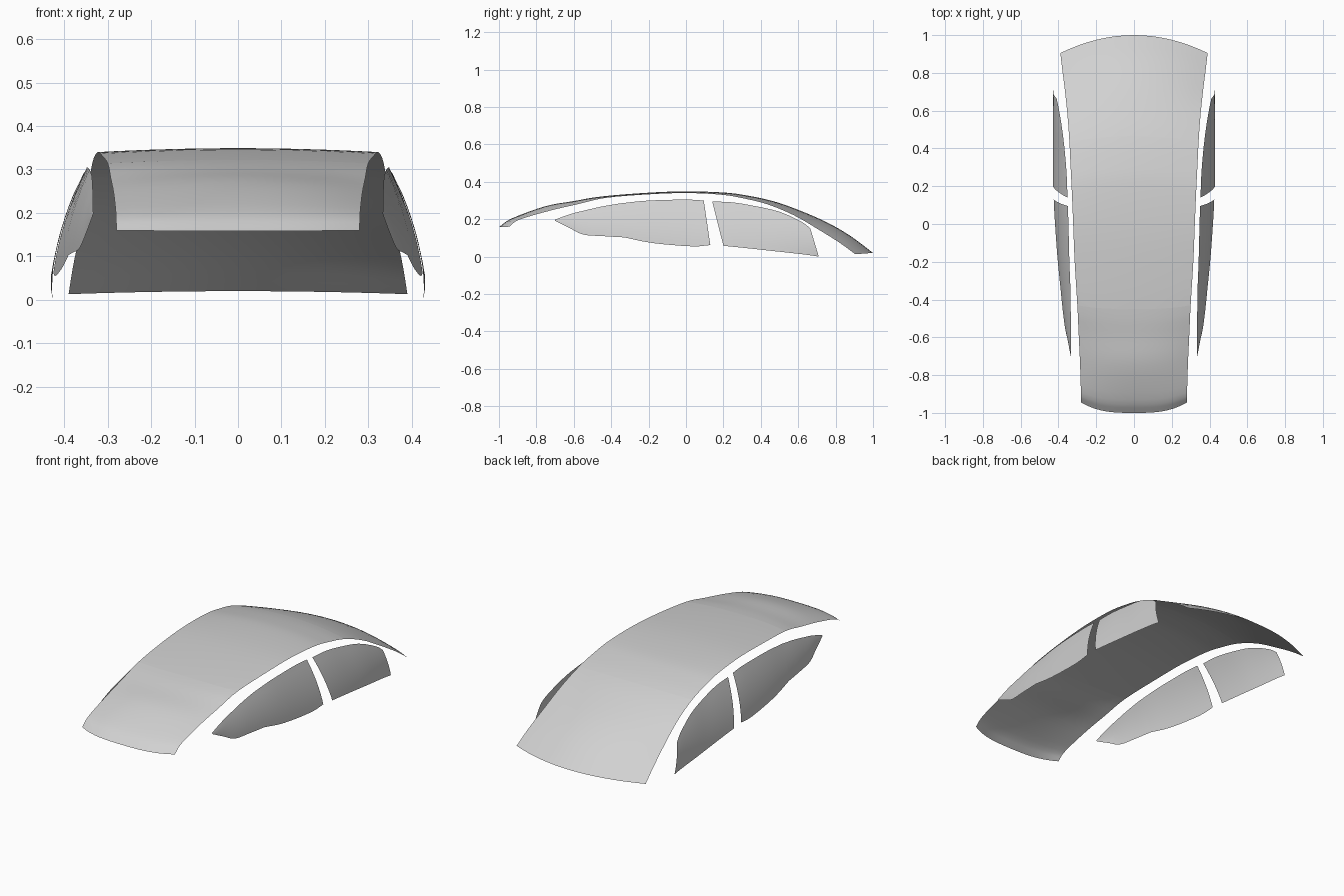
import bpy
from mathutils import Vector

if "Cube" in bpy.data.objects:
    bpy.data.objects.remove(bpy.data.objects["Cube"])

glass = bpy.data.materials.new("light_grey_glass")
glass.diffuse_color = (0.64, 0.64, 0.64, 1)
glass.use_nodes = True
glass.node_tree.nodes["Principled BSDF"].inputs["Base Color"].default_value = glass.diffuse_color


def grid_object(name, rows, flip=False):
    """Skin a list of equal-length point rows as one smooth sheet."""
    n = len(rows[0])
    verts = [p for row in rows for p in row]
    faces = []
    for r in range(len(rows) - 1):
        for c in range(n - 1):
            f = (r * n + c, r * n + c + 1, (r + 1) * n + c + 1, (r + 1) * n + c)
            faces.append(f[::-1] if flip else f)
    mesh = bpy.data.meshes.new(name)
    mesh.from_pydata(verts, [], faces)
    mesh.materials.append(glass)
    for p in mesh.polygons:
        p.use_smooth = True
    ob = bpy.data.objects.new(name, mesh)
    bpy.context.collection.objects.link(ob)
    return ob


def smooth_stations(st, steps):
    """Catmull-Rom through the stations; returns steps rows per span."""
    out = []
    for i in range(len(st) - 1):
        p1, p2 = Vector(st[i]), Vector(st[i + 1])
        p0 = Vector(st[i - 1]) if i > 0 else 2 * p1 - p2
        p3 = Vector(st[i + 2]) if i + 2 < len(st) else 2 * p2 - p1
        for k in range(steps):
            t = k / steps
            out.append(0.5 * (2 * p1 + (p2 - p0) * t
                              + (2 * p0 - 5 * p1 + 4 * p2 - p3) * t * t
                              + (3 * p1 - p0 - 3 * p2 + p3) * t ** 3))
    out.append(Vector(st[-1]))
    return out


# Upper glass: centre y, centre z, edge x, edge y, edge z
shell = [
    (-1.00, .158, .280, -.945, .160),
    (-.93, .205, .281, -.89, .198),
    (-.75, .270, .286, -.73, .245),
    (-.60, .297, .293, -.58, .280),
    (-.45, .322, .300, -.43, .314),
    (-.20, .342, .314, -.20, .333),
    (.00, .349, .322, .00, .340),
    (.20, .343, .330, .19, .331),
    (.32, .328, .336, .31, .311),
    (.465, .297, .342, .435, .280),
    (.60, .250, .352, .575, .222),
    (.75, .185, .365, .70, .150),
    (.88, .110, .380, .82, .075),
    (1.00, .020, .390, .905, .013),
]
STEPS, HALF = 4, 8


def shell_row(s):
    cy, cz, ex, ey, ez = s
    power = 3 if cy < -.4 else 2
    row = []
    for k in range(-HALF, HALF + 1):
        t = k / HALF
        row.append((ex * t, cy + (ey - cy) * abs(t) ** power,
                    cz + (ez - cz) * t * t))
    return row


rows = [shell_row(s) for s in smooth_stations(shell, STEPS)]
for name, a, b in (("front_windscreen", 0, 4), ("roof_panel", 4, 9),
                   ("rear_window", 9, 13)):
    grid_object(name, rows[a * STEPS:b * STEPS + 1])

# Side glass: top y, z, x and bottom y, z, x
quarter = [
    (-.70, .198, .333, -.70, .192, .335),
    (-.62, .227, .334, -.62, .152, .350),
    (-.55, .245, .334, -.55, .118, .365),
    (-.45, .268, .335, -.45, .110, .378),
    (-.35, .285, .336, -.33, .103, .390),
]
front_door = [
    (-.35, .285, .336, -.33, .103, .390),
    (-.20, .300, .342, -.18, .073, .405),
    (.00, .305, .347, .03, .055, .420),
    (.095, .300, .350, .13, .062, .425),
]
rear_door = [
    (.14, .295, .352, .20, .058, .430),
    (.25, .290, .356, .30, .048, .430),
    (.37, .270, .365, .42, .035, .430),
    (.50, .240, .380, .53, .023, .430),
    (.62, .185, .400, .645, .010, .428),
    (.665, .150, .410, .71, .000, .427),
]


def side_row(s, sx):
    ty, tz, tx, by, bz, bx = s
    bulge = 0.045 * (tz - bz)
    row = []
    for k in range(9):
        t = k / 8
        x = tx + (bx - tx) * t + bulge * 4 * t * (1 - t)
        row.append((sx * x, ty + (by - ty) * t, tz + (bz - tz) * t))
    return row


for side, sx in (("right", 1), ("left", -1)):
    for name, st in (("quarter_window", quarter),
                     ("front_door_window", front_door),
                     ("rear_door_window", rear_door)):
        grid_object(f"{name}_{side}",
                    [side_row(s, sx) for s in smooth_stations(st, 3)], sx < 0)
